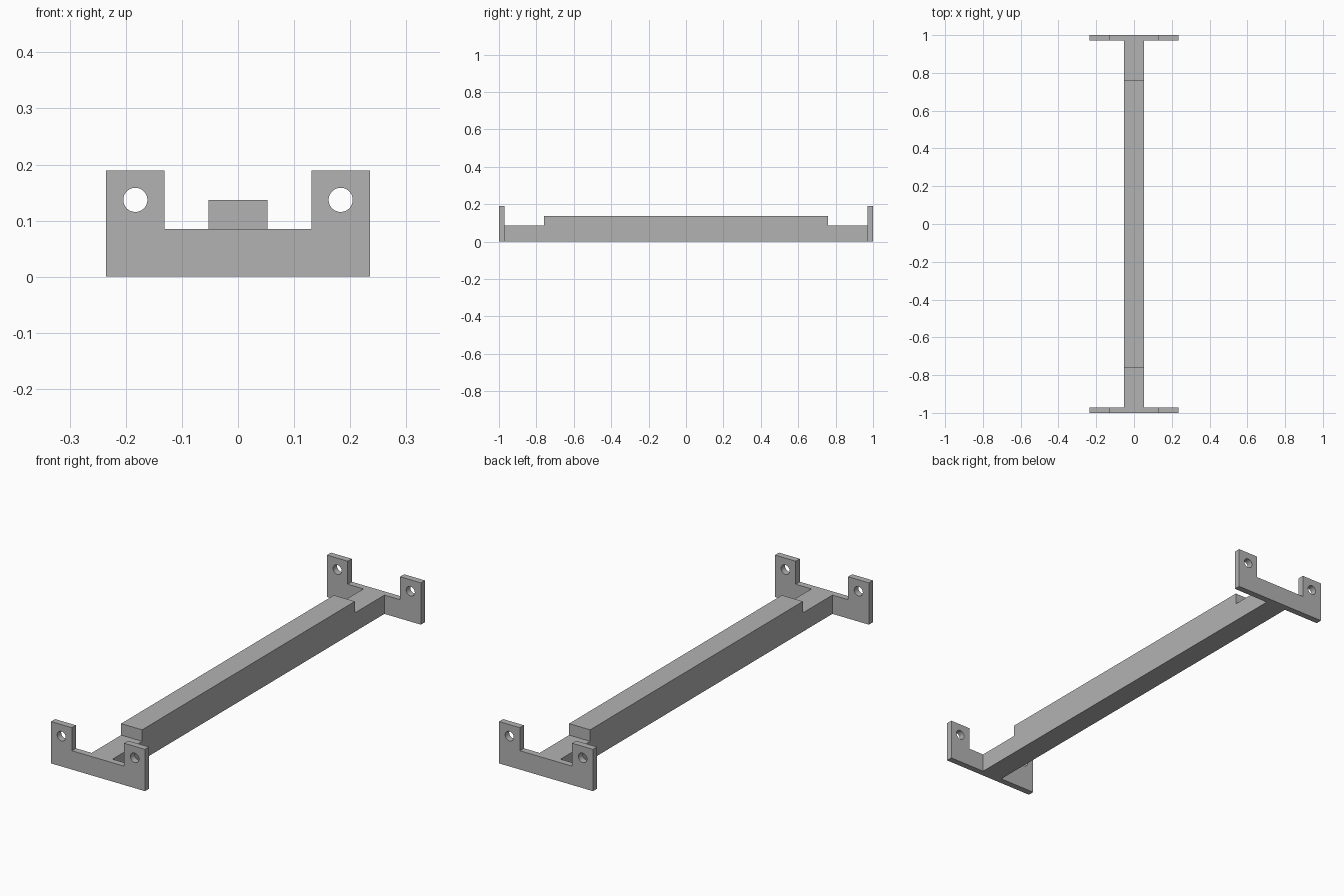
import bpy, bmesh
from mathutils import Vector, Matrix

if "Cube" in bpy.data.objects:
    bpy.data.objects.remove(bpy.data.objects["Cube"], do_unlink=True)

PLATE_W, PLATE_H, PLATE_T = 0.235, 0.189, 0.029
TAB_IN, LOW_Z = 0.131, 0.085
BAR_W, BAR_H, STEP_Y = 0.0525, 0.137, 0.76
HOLE_X, HOLE_Z, HOLE_R = 0.183, 0.137, 0.0215

grey = bpy.data.materials.new("light grey")
grey.use_nodes = True
colour = (0.45, 0.45, 0.45, 1)
grey.diffuse_color = colour
grey.node_tree.nodes["Principled BSDF"].inputs["Base Color"].default_value = colour


def finish(name, bm):
    bmesh.ops.recalc_face_normals(bm, faces=bm.faces)
    mesh = bpy.data.meshes.new(name)
    bm.to_mesh(mesh)
    bm.free()
    mesh.materials.append(grey)
    obj = bpy.data.objects.new(name, mesh)
    bpy.context.collection.objects.link(obj)
    return obj


def extrude_profile(name, points, offset):
    """Closed flat profile pushed along an offset vector."""
    bm = bmesh.new()
    face = bm.faces.new([bm.verts.new(p) for p in points])
    side = bmesh.ops.extrude_face_region(bm, geom=[face])["geom"]
    verts = [v for v in side if isinstance(v, bmesh.types.BMVert)]
    bmesh.ops.translate(bm, verts=verts, vec=Vector(offset))
    return finish(name, bm)


def hole_cutter(y):
    """Pair of cylinders along y, one for each tab."""
    bm = bmesh.new()
    for side in (-1, 1):
        place = Matrix.Translation((side * HOLE_X, y, HOLE_Z)) @ Matrix.Rotation(1.5708, 4, "X")
        bmesh.ops.create_cone(bm, cap_ends=True, segments=48, radius1=HOLE_R,
                              radius2=HOLE_R, depth=0.2, matrix=place)
    cutter = finish("hole_cutter", bm)
    cutter.hide_render = True
    return cutter


# Stepped bar, profiled from the side
inner = 1 - PLATE_T
half = [(inner, 0), (inner, LOW_Z), (STEP_Y, LOW_Z), (STEP_Y, BAR_H)]
outline = half + [(-y, z) for y, z in reversed(half)]
extrude_profile("bar", [(-BAR_W, y, z) for y, z in outline], (2 * BAR_W, 0, 0))

# U-shaped end plates with a bolt hole in each tab
half = [(PLATE_W, 0), (PLATE_W, PLATE_H), (TAB_IN, PLATE_H), (TAB_IN, LOW_Z)]
outline = half + [(-x, z) for x, z in reversed(half)]
for name, y in (("front_plate", -1), ("back_plate", inner)):
    plate = extrude_profile(name, [(x, y, z) for x, z in outline], (0, PLATE_T, 0))
    cutter = hole_cutter(y + PLATE_T / 2)
    cut = plate.modifiers.new("bolt_holes", "BOOLEAN")
    cut.operation, cut.solver, cut.object = "DIFFERENCE", "EXACT", cutter
    bpy.ops.object.select_all(action="DESELECT")
    plate.select_set(True)
    bpy.context.view_layer.objects.active = plate
    bpy.ops.object.modifier_apply(modifier=cut.name)
    bpy.data.objects.remove(cutter, do_unlink=True)
    bpy.ops.object.shade_smooth_by_angle()
